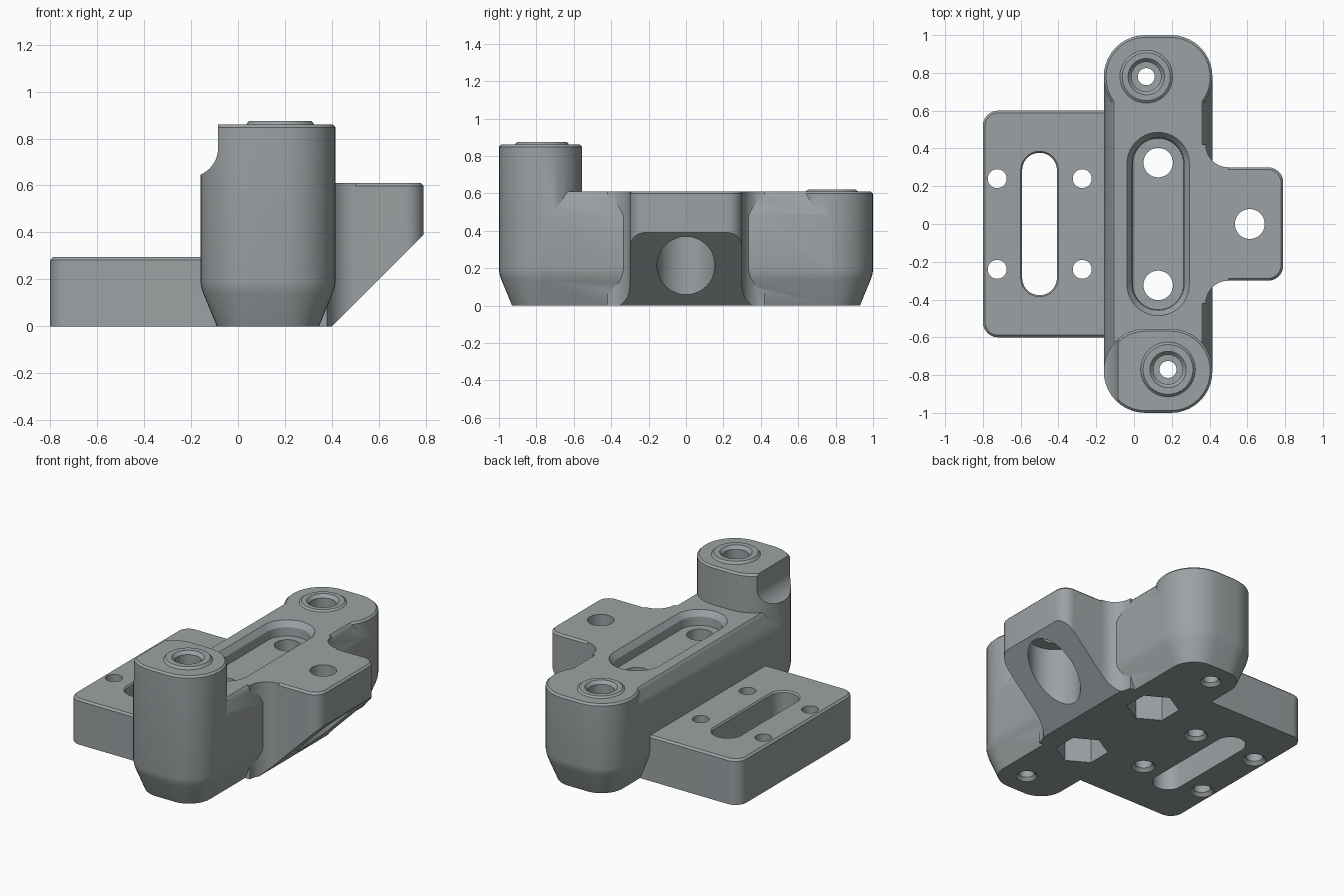
import bpy, bmesh, math

if "Cube" in bpy.data.objects:
    bpy.data.objects.remove(bpy.data.objects["Cube"])

grey = bpy.data.materials.new("bracket grey")
grey.diffuse_color = (0.33, 0.36, 0.37, 1)
grey.use_nodes = True
grey.node_tree.nodes["Principled BSDF"].inputs["Base Color"].default_value = grey.diffuse_color


def loft(name, rings):
    """Closed solid through a stack of matching point rings."""
    bm = bmesh.new()
    rows = [[bm.verts.new(p) for p in ring] for ring in rings]
    n = len(rows[0])
    for a, b in zip(rows, rows[1:]):
        for i in range(n):
            j = (i + 1) % n
            bm.faces.new((a[i], a[j], b[j], b[i]))
    bm.faces.new(rows[0][::-1])
    bm.faces.new(rows[-1])
    bmesh.ops.recalc_face_normals(bm, faces=bm.faces)
    me = bpy.data.meshes.new(name)
    bm.to_mesh(me)
    bm.free()
    me.materials.append(grey)
    ob = bpy.data.objects.new(name, me)
    bpy.context.collection.objects.link(ob)
    return ob


def rounded(name, cx, cy, hx, hy, r, levels, seg=10):
    """Rounded rectangle, slot or disc; levels are (z, inset)."""
    rings = []
    for z, d in levels:
        ring = []
        for q, (sx, sy) in enumerate(((1, 1), (-1, 1), (-1, -1), (1, -1))):
            for k in range(seg + 1):
                t = math.pi / 2 * (q + k / seg)
                p = (cx + sx * (hx - r) + (r - d) * math.cos(t),
                     cy + sy * (hy - r) + (r - d) * math.sin(t), z)
                if not ring or math.dist(p, ring[-1]) > 1e-5:
                    ring.append(p)
        if math.dist(ring[0], ring[-1]) < 1e-5:
            ring.pop()
        rings.append(ring)
    return loft(name, rings)


def disc(name, cx, cy, profile):
    """Turned solid; profile is (z, radius)."""
    return rounded(name, cx, cy, 1, 1, 1, [(z, 1 - r) for z, r in profile])


def along_y(name, pts, y0, y1):
    return loft(name, [[(x, y, z) for x, z in pts] for y in (y0, y1)])


def combine(base, tool, op):
    m = base.modifiers.new("join", 'BOOLEAN')
    m.operation, m.solver, m.object = op, 'EXACT', tool
    bpy.context.view_layer.objects.active = base
    bpy.ops.object.modifier_apply(modifier=m.name)
    bpy.data.objects.remove(tool, do_unlink=True)


X0, X1, TOP = -0.16, 0.415, 0.61
CX, HX = (X0 + X1) / 2, (X1 - X0) / 2
taper = [(0, 0.07), (0.14, 0.012), (0.165, 0.004), (0.19, 0)]

# central bar with tapered foot and steep chamfers on the top edges
half = [(d, z) for z, d in taper] + [(0, 0.48), (0.045, TOP - 0.012), (0.055, TOP)]
body = along_y("mounting_bracket",
               [(X0 + d, z) for d, z in half] + [(X1 - d, z) for d, z in half[::-1]],
               -0.777, 0.777)

# rounded end columns, the front one taller
tower = rounded("front_column", CX, -0.7775, HX, 0.2225, 0.22,
                taper + [(0.848, 0), (0.86, 0.012)])
combine(tower, along_y("relief", [(-0.4, 1), (-0.085, 1)] + [
    (-0.21 + 0.125 * math.cos(t), 0.76 - 0.125 * math.sin(t))
    for t in [i * math.pi / 24 for i in range(13)]] + [(-0.4, 0.635)], -1.2, -0.4),
    'DIFFERENCE')
combine(body, tower, 'UNION')
combine(body, rounded("rear_column", CX, 0.7775, HX, 0.2225, 0.22,
                      taper + [(TOP - 0.012, 0), (TOP, 0.012)]), 'UNION')

# low slotted plate
combine(body, rounded("plate", -0.4, 0, 0.4, 0.6, 0.08,
                      [(0, 0), (0.283, 0), (0.295, 0.012)]), 'UNION')

# side arm with fillets into the bar and a sloping underside
arm = rounded("arm", 0.495, 0, 0.295, 0.3, 0.08, [(0, 0), (TOP - 0.012, 0), (TOP, 0.012)])
for s in (-1, 1):
    arc = [(0.5 - 0.12 * math.cos(t), s * (0.42 - 0.12 * math.sin(t)))
           for t in [i * math.pi / 20 for i in range(11)]]
    pts = arc + [(0.5, s * 0.2), (0.3, s * 0.2), (0.3, s * 0.42)]
    combine(arm, loft("fillet", [[(x, y, z) for x, y in pts] for z in (0, TOP)]), 'UNION')
combine(arm, along_y("underside", [(0.3, -0.1), (1.0, -0.1), (1.0, 0.6)], -0.7, 0.7),
        'DIFFERENCE')
combine(body, arm, 'UNION')

# raised screw bosses with stepped bores
for x, y, base, top, r in ((0.18, -0.77, 0.86, 0.875, 0.145), (0.065, 0.78, TOP, 0.62, 0.14)):
    combine(body, disc("boss", x, y, [(base - 0.1, r), (base, r), (top, r - 0.013)]), 'UNION')
    combine(body, disc("boss_bore", x, y, [
        (-0.02, 0.08), (0.02, 0.045), (top - 0.16, 0.045), (top - 0.16 + 0.001, 0.078),
        (top - 0.02, 0.078), (top + 0.004, 0.1)]), 'DIFFERENCE')

# long recess in the bar with bolt holes and hexagonal nut pockets below
combine(body, rounded("recess", 0.128, 0, 0.168, 0.488, 0.168,
                      [(0.52, 0.034), (0.575, 0.03), (TOP + 0.01, -0.005)]), 'DIFFERENCE')
for s in (-1, 1):
    combine(body, disc("bolt_hole", 0.128, s * 0.325, [(-0.1, 0.078), (0.7, 0.078)]), 'DIFFERENCE')
    hexagon = [(0.128 + 0.155 * math.sin(i * math.pi / 3),
                s * 0.325 + 0.155 * math.cos(i * math.pi / 3)) for i in range(6)]
    combine(body, loft("nut_pocket", [[(x, y, z) for x, y in hexagon] for z in (-0.1, 0.2)]),
            'DIFFERENCE')

# arm hole with wide bore from below
combine(body, disc("arm_hole", 0.613, 0, [(-0.1, 0.155), (0.45, 0.155), (0.451, 0.079), (0.7, 0.079)]),
        'DIFFERENCE')

# plate slot and four countersunk holes
combine(body, rounded("plate_slot", -0.5, 0, 0.1, 0.385, 0.1,
                      [(-0.1, 0.008), (0.285, 0.008), (0.305, -0.008)]), 'DIFFERENCE')
for x in (-0.724, -0.274):
    for y in (-0.24, 0.24):
        combine(body, disc("plate_hole", x, y, [(-0.02, 0.09), (0.02, 0.05), (0.4, 0.05)]),
                'DIFFERENCE')

# keep edges crisp
bpy.ops.object.select_all(action='DESELECT')
body.select_set(True)
bpy.context.view_layer.objects.active = body
bpy.ops.object.shade_smooth_by_angle(angle=math.radians(25))
